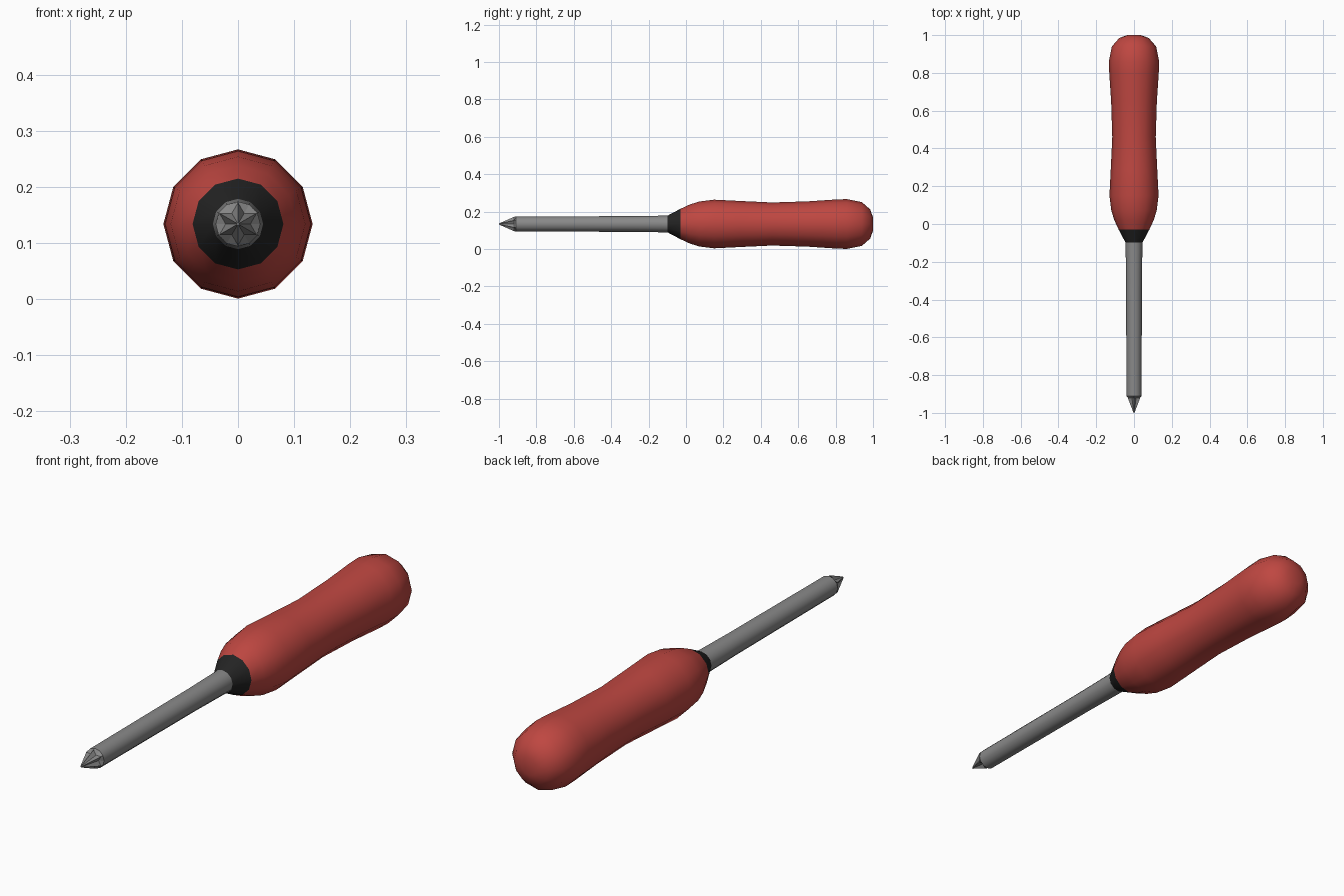
import bpy, bmesh, math

if "Cube" in bpy.data.objects:
    bpy.data.objects.remove(bpy.data.objects["Cube"])

SIDES = 12
AXIS_Z = 0.134


def material(name, rgb):
    m = bpy.data.materials.new(name)
    m.diffuse_color = (*rgb, 1)
    m.use_nodes = True
    m.node_tree.nodes["Principled BSDF"].inputs["Base Color"].default_value = m.diffuse_color
    return m


red = material("red_plastic", (0.52, 0.063, 0.053))
black = material("black_collar", (0.017, 0.017, 0.017))
steel = material("grey_steel", (0.25, 0.25, 0.25))


def lathe(name, profile, mat, angle=40, cap_start=False, cap_end=False):
    """Skin rings along y; each entry is (y, radius, groove radius for odd vertices)."""
    bm = bmesh.new()
    rings = []
    for y, r, *groove in profile:
        ring = []
        for i in range(SIDES):
            a = math.pi / 2 + 2 * math.pi * i / SIDES
            rad = groove[0] if groove and i % 2 else r
            ring.append(bm.verts.new((rad * math.cos(a), y, AXIS_Z + rad * math.sin(a))))
        rings.append(ring)
    for a, b in zip(rings, rings[1:]):
        for i in range(SIDES):
            j = (i + 1) % SIDES
            bm.faces.new((a[i], a[j], b[j], b[i]))
    if cap_start:
        bm.faces.new(rings[0])
    if cap_end:
        bm.faces.new(rings[-1])
    bmesh.ops.recalc_face_normals(bm, faces=bm.faces)
    if not (cap_start or cap_end):  # open sleeve: make sure normals face out
        f = bm.faces[:][0]
        c = f.calc_center_median()
        if f.normal.x * c.x + f.normal.z * (c.z - AXIS_Z) < 0:
            bmesh.ops.reverse_faces(bm, faces=bm.faces[:])
    me = bpy.data.meshes.new(name)
    bm.to_mesh(me)
    bm.free()
    me.materials.append(mat)
    ob = bpy.data.objects.new(name, me)
    bpy.context.collection.objects.link(ob)
    bpy.ops.object.select_all(action='DESELECT')
    ob.select_set(True)
    bpy.context.view_layer.objects.active = ob
    if angle:
        bpy.ops.object.shade_smooth_by_angle(angle=math.radians(angle))
    return ob


# Waisted grip with a rounded butt
lathe("handle", [(-0.03, 0.081), (0.02, 0.104), (0.07, 0.120), (0.15, 0.130),
                 (0.29, 0.123), (0.46, 0.115), (0.65, 0.121), (0.80, 0.131),
                 (0.86, 0.133), (0.94, 0.117), (0.985, 0.078), (1.0, 0.035)],
      red, angle=60, cap_end=True)

# Tapered collar between grip and shaft
lathe("collar", [(-0.10, 0.044), (-0.03, 0.081)], black)

# Slightly tapering steel shaft
lathe("shaft", [(-0.91, 0.040), (-0.29, 0.042), (-0.09, 0.045)], steel)

# Fluted pointed bit
lathe("bit_tip", [(-1.0, 0.003, 0.002), (-0.92, 0.038, 0.022), (-0.91, 0.040)],
      steel, angle=0, cap_start=True)
